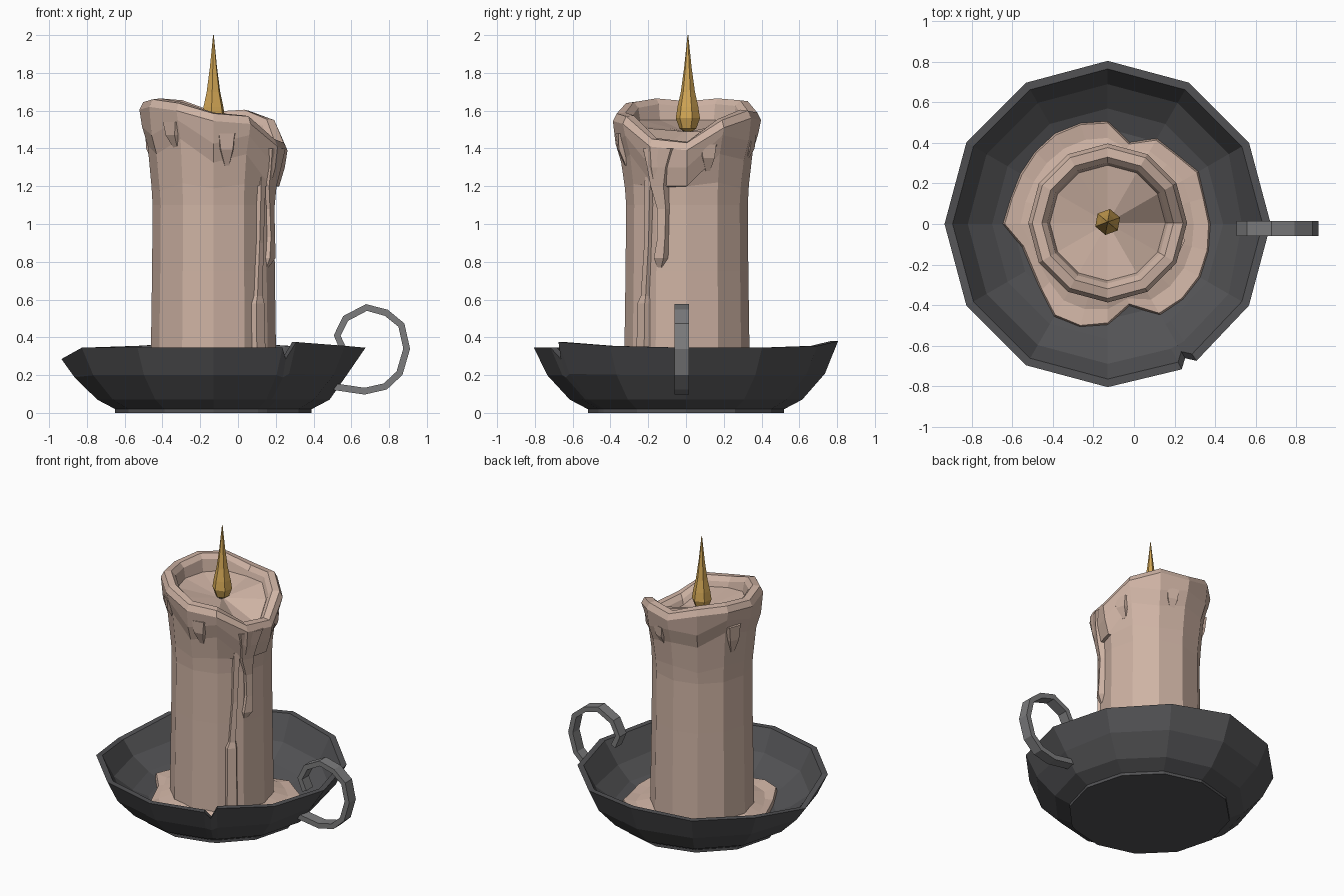
import bpy, bmesh, math
from math import sin, cos, radians

CX = -0.13  # the candle and dish share this axis


def material(name, col):
    m = bpy.data.materials.new(name)
    m.diffuse_color = (*col, 1)
    return m


IRON = material("dark iron", (0.085, 0.085, 0.09))
STEEL = material("grey handle metal", (0.2, 0.2, 0.205))
WAX = material("tan wax", (0.62, 0.45, 0.37))
GOLD = material("golden flame", (0.64, 0.38, 0.09))
SOOT = material("grey wick", (0.13, 0.12, 0.11))


def finish(name, bm, mat):
    bmesh.ops.remove_doubles(bm, verts=bm.verts, dist=0.0005)
    bmesh.ops.recalc_face_normals(bm, faces=bm.faces)
    me = bpy.data.meshes.new(name)
    bm.to_mesh(me)
    bm.free()
    me.materials.append(mat)
    ob = bpy.data.objects.new(name, me)
    bpy.context.collection.objects.link(ob)
    return ob


def skin(name, rings, mat, closed=True, caps=True):
    """Bridge a list of equal-length point rings."""
    bm = bmesh.new()
    vs = [[bm.verts.new(p) for p in ring] for ring in rings]
    n = len(rings[0])
    for a, b in zip(vs, vs[1:]):
        for i in range(n if closed else n - 1):
            j = (i + 1) % n
            bm.faces.new((a[i], a[j], b[j], b[i]))
    if caps:
        bm.faces.new(vs[0][::-1])
        bm.faces.new(vs[-1])
    return finish(name, bm, mat)


def polar(a, r, z, cy=0.0):
    return (CX + r * cos(radians(a)), cy + r * sin(radians(a)), z)


# dish: twelve sides, uneven rim and a crack at 300 degrees
angles = list(range(0, 300, 30)) + [297, 300, 303, 330]
rim_dz = {180: -0.06, 90: 0.035, 120: 0.01, 60: 0.01, 297: 0.0, 300: -0.06, 303: 0.03, 330: 0.01}
profile = [(0.52, 0, 0), (0.52, 0.02, 0), (0.615, 0.07, 0), (0.735, 0.2, 0.2), (0.805, 0.345, 1),
           (0.765, 0.345, 1), (0.69, 0.2, 0.2), (0.57, 0.11, 0), (0.47, 0.07, 0)]
rings = []
for r, z, w in profile:
    ring = []
    for a in angles:
        rr = r * (0.95 if a == 300 and w == 1 else 1)
        if a == 0 and z == 0.2:
            rr *= 0.96          # dent beside the handle
        ring.append(polar(a, rr, z + w * rim_dz.get(a, 0)))
    rings.append(ring)
skin("dish", rings, IRON)

# handle: flat bar bent into a ring
path = [(0.56, 0.33), (0.525, 0.41), (0.57, 0.50), (0.68, 0.558), (0.785, 0.53), (0.865, 0.465),
        (0.893, 0.34), (0.855, 0.21), (0.78, 0.14), (0.67, 0.115), (0.50, 0.14)]
rings = []
for i, (x, z) in enumerate(path):
    x0, z0 = path[max(i - 1, 0)]
    x1, z1 = path[min(i + 1, len(path) - 1)]
    d = math.hypot(x1 - x0, z1 - z0)
    nx, nz = -(z1 - z0) / d * 0.018, (x1 - x0) / d * 0.018
    rings.append([(x + s * nx, y, z + s * nz) for s, y in ((1, -0.06), (1, 0.015), (-1, 0.015), (-1, -0.06))])
skin("handle", rings, STEEL)

# candle: straight body, flared lip with a low side, sunken pool
rim = [1.43, 1.55, 1.60, 1.59, 1.65, 1.66, 1.645, 1.66, 1.64, 1.585, 1.57, 1.45]
jag = [0.0, 0.05, -0.03, 0.02, -0.05, 0.03, 0.0, -0.06, 0.04, -0.03, 0.03, -0.02]
layers = [
    lambda h, j: (0.335, 0.06),
    lambda h, j: (0.325, 0.75),
    lambda h, j: (0.322, 1.10),
    lambda h, j: (0.328, 1.20 + j * 0.4),
    lambda h, j: (0.348, h - 0.23 + j),
    lambda h, j: (0.378, h - 0.13 + j),
    lambda h, j: (0.392, h - 0.04),
    lambda h, j: (0.372, h),
    lambda h, j: (0.325, h + 0.005),
    lambda h, j: (0.298, h - 0.025),
    lambda h, j: (0.285, min(h - 0.06, 1.55)),
    lambda h, j: (0.02, 1.49),
]
rings = [[polar(30 * i, *f(rim[i], jag[i]), 0.005) for i in range(12)] for f in layers]
skin("candle", rings, WAX)


# wax drips: tapered ridges on the candle side (angle, z, half width, depth, base radius)
def drip(name, stations):
    rings = []
    for a, z, w, d, base in stations:
        da = math.degrees(w / base)
        rings.append([polar(a - da, base - 0.03, z), polar(a - da * 0.7, base + d * 0.8, z),
                      polar(a + da * 0.5, base + d, z), polar(a + da, base - 0.03, z)])
    skin(name, rings, WAX)


drip("long_drip", [(-22, 1.40, 0.13, 0.02, 0.37), (-24, 1.30, 0.085, 0.035, 0.34), (-25, 1.20, 0.06, 0.03, 0.325),
                   (-22, 1.08, 0.04, 0.02, 0.32), (-22, 0.93, 0.035, 0.025, 0.32),
                   (-24, 0.82, 0.045, 0.03, 0.32), (-26, 0.77, 0.02, 0.0, 0.32)])
drip("side_drip", [(-37, 1.25, 0.03, 0.012, 0.325), (-39, 0.9, 0.025, 0.01, 0.322),
                   (-42, 0.62, 0.03, 0.015, 0.322), (-43, 0.58, 0.045, 0.022, 0.325),
                   (-43, 0.07, 0.05, 0.025, 0.335)])
for k, (a, top, low) in enumerate([(232, 1.54, 1.40), (282, 1.48, 1.31), (20, 1.42, 1.28), (75, 1.47, 1.33), (160, 1.5, 1.3)]):
    drip("lip_drip_%d" % (k + 1), [(a, top, 0.07, 0.0, 0.375), (a, (top + low) / 2, 0.05, 0.025, 0.345),
                                   (a + 1, low, 0.02, 0.0, 0.33)])

# wax puddle spread over the dish floor
spread = [0.51, 0.50, 0.52, 0.49, 0.49, 0.42, 0.51, 0.52, 0.52, 0.51, 0.50, 0.50,
          0.52, 0.44, 0.44, 0.47, 0.53, 0.53, 0.50, 0.42, 0.52, 0.53, 0.53, 0.52]
rings = [[], [], [], []]
for i, r in enumerate(spread):
    a = 15 * i
    floor = 0.07 + max(0, r - 0.47) * 0.4
    for ring, (rr, z) in zip(rings, [(r, floor - 0.01), (r - 0.012, floor + 0.025),
                                     (0.5 * r + 0.17, 0.105), (0.31, 0.135)]):
        ring.append(polar(a, rr, z))
skin("wax_puddle", rings, WAX)

# wick and flame
skin("wick", [[polar(60 * i, 0.018, z) for i in range(6)] for z in (1.44, 1.54)], SOOT)
flame = [(0.012, 1.485), (0.045, 1.505), (0.065, 1.56), (0.056, 1.62), (0.038, 1.70), (0.02, 1.83), (0.002, 2.0)]
skin("flame", [[polar(60 * i + 20, r, z, 0.01) for i in range(6)] for r, z in flame], GOLD)
